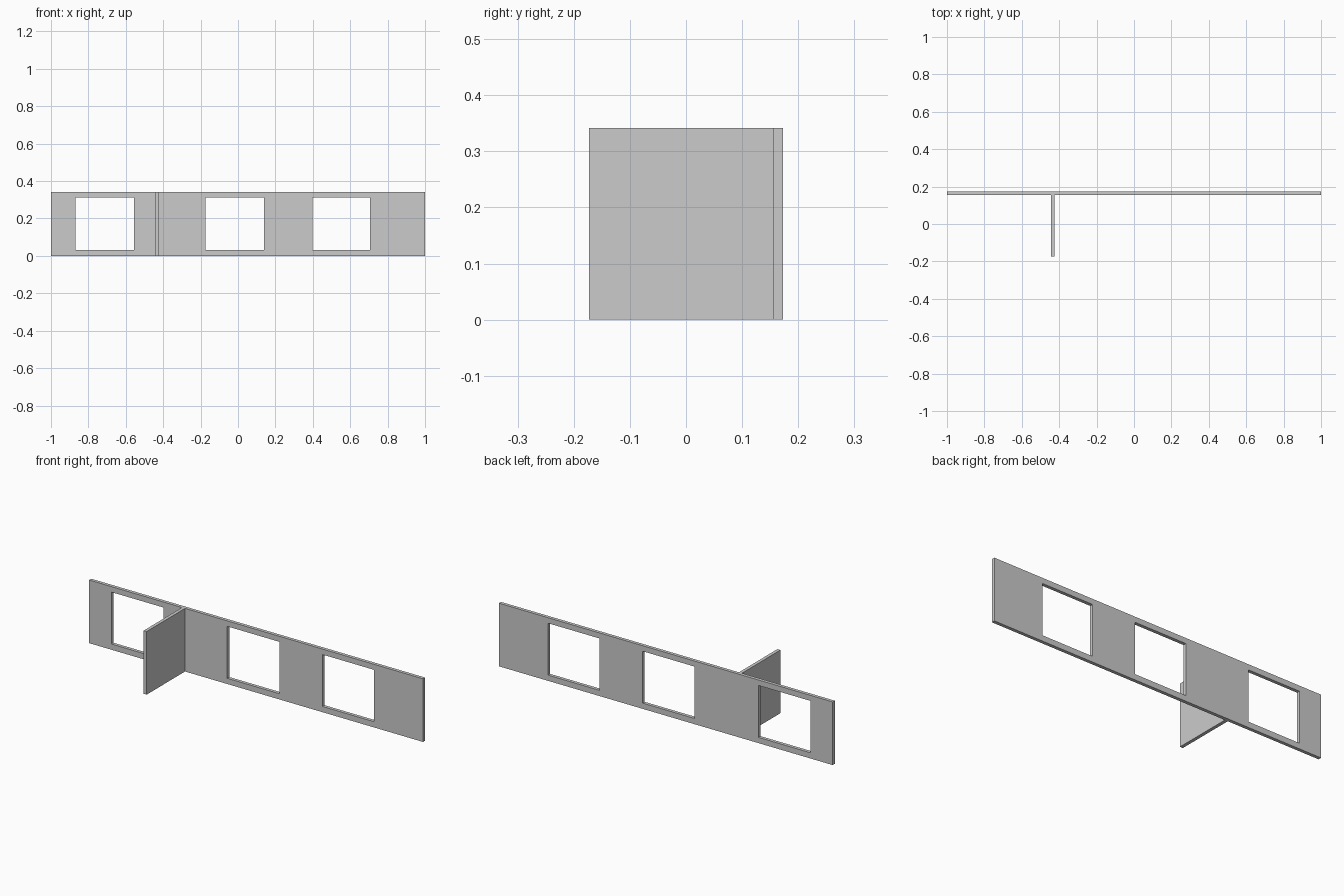
import bpy, bmesh

if "Cube" in bpy.data.objects:
    bpy.data.objects.remove(bpy.data.objects["Cube"])

HEIGHT = 0.342
HALF_DEPTH = 0.173
THICK = 0.018
WINDOWS = [(-0.868, -0.556), (-0.173, 0.139), (0.398, 0.706)]
SILL, HEAD = 0.031, 0.312


def make_panel(name, xs, zs, is_open, y_front, y_back):
    """Extrude a grid of cells in the xz plane, leaving out the open ones."""
    bm = bmesh.new()
    verts = {(i, k): bm.verts.new((x, y_front, z))
             for i, x in enumerate(xs) for k, z in enumerate(zs)}
    for i in range(len(xs) - 1):
        for k in range(len(zs) - 1):
            if not is_open(i, k):
                bm.faces.new([verts[i, k], verts[i + 1, k],
                              verts[i + 1, k + 1], verts[i, k + 1]])
    result = bmesh.ops.extrude_face_region(bm, geom=bm.faces[:])
    moved = [g for g in result["geom"] if isinstance(g, bmesh.types.BMVert)]
    bmesh.ops.translate(bm, verts=moved, vec=(0, y_back - y_front, 0))
    bmesh.ops.recalc_face_normals(bm, faces=bm.faces[:])
    mesh = bpy.data.meshes.new(name)
    bm.to_mesh(mesh)
    bm.free()
    obj = bpy.data.objects.new(name, mesh)
    bpy.context.collection.objects.link(obj)
    return obj


# Long wall with three window openings
wall_front = HALF_DEPTH - THICK
columns = [-1.0] + [x for w in WINDOWS for x in w] + [1.0]
make_panel("window_wall", columns, [0, SILL, HEAD, HEIGHT],
           lambda i, k: i % 2 == 1 and k == 1, wall_front, HALF_DEPTH)

# Solid partition meeting the wall at a right angle
make_panel("partition_wall", [-0.444, -0.444 + THICK], [0, HEIGHT],
           lambda i, k: False, -HALF_DEPTH, wall_front)
